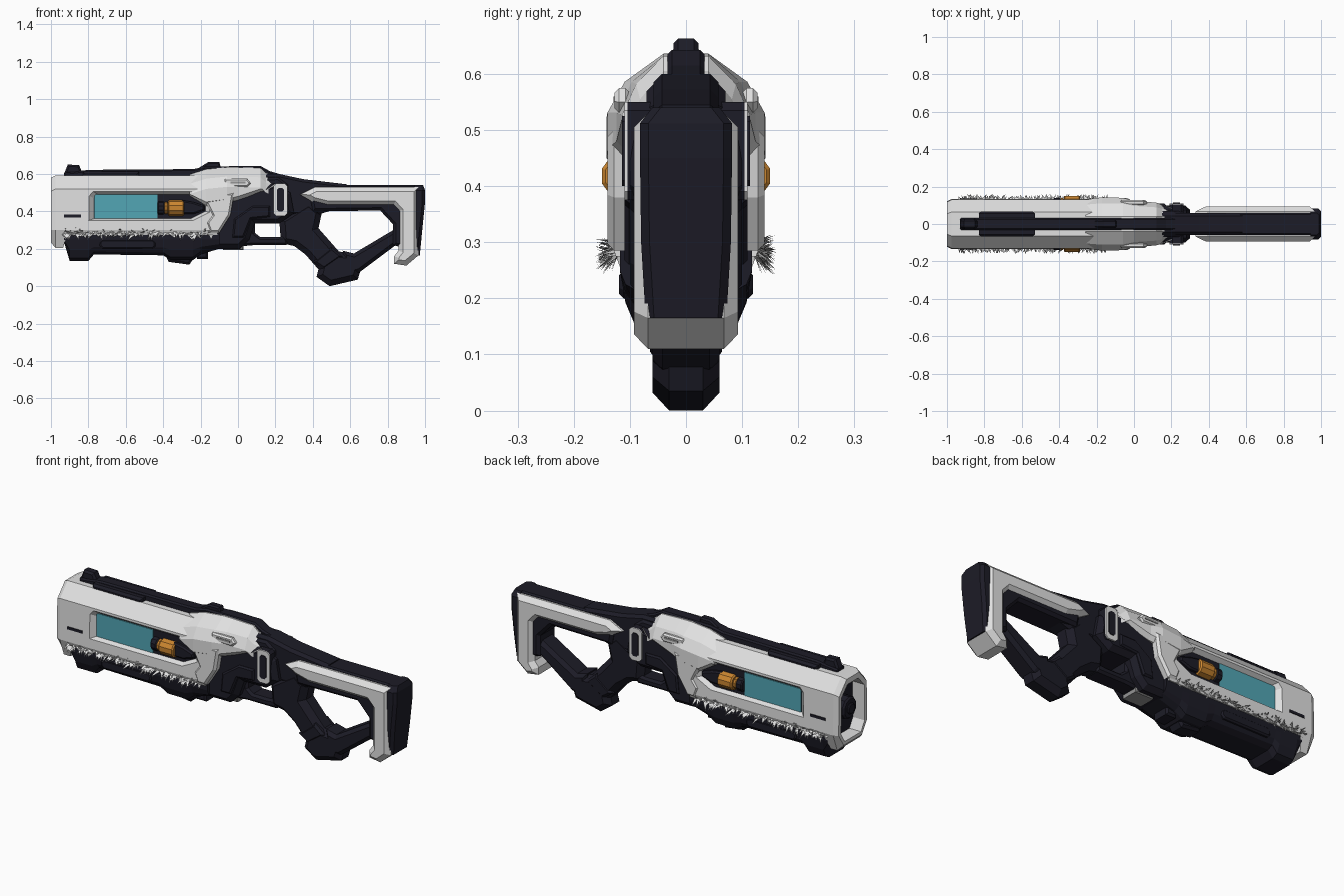
import bpy, bmesh, math, random
from mathutils import Vector

cube = bpy.data.objects.get("Cube")
if cube:
    bpy.data.objects.remove(cube, do_unlink=True)


def material(name, rgb):
    m = bpy.data.materials.new(name)
    m.use_nodes = True
    m.diffuse_color = (*rgb, 1)
    m.node_tree.nodes["Principled BSDF"].inputs["Base Color"].default_value = (*rgb, 1)
    return m


WHITE = material("white shell", (0.75, 0.75, 0.75))
DARK = material("dark navy", (0.012, 0.0115, 0.02))
TEAL = material("teal glass", (0.085, 0.38, 0.46))
ORANGE = material("orange cell", (0.6, 0.24, 0.03))
GREY = material("mid grey", (0.3, 0.3, 0.3))


def finish(name, bm, mat):
    bmesh.ops.recalc_face_normals(bm, faces=bm.faces)
    me = bpy.data.meshes.new(name)
    bm.to_mesh(me)
    bm.free()
    ob = bpy.data.objects.new(name, me)
    me.materials.append(mat)
    bpy.context.collection.objects.link(ob)
    return ob


def loft(name, rings, mat, chamfer=0):
    """Bridge equal rings of points and cap both ends; chamfer the cap rims."""
    bm = bmesh.new()
    rows = [[bm.verts.new(p) for p in ring] for ring in rings]
    n = len(rows[0])
    for a, b in zip(rows, rows[1:]):
        for i in range(n):
            bm.faces.new((a[i], a[(i + 1) % n], b[(i + 1) % n], b[i]))
    caps = [bm.faces.new(rows[0]), bm.faces.new(rows[-1])]
    bmesh.ops.recalc_face_normals(bm, faces=bm.faces)
    if chamfer:
        rim = [e for f in caps for e in f.edges]
        bmesh.ops.bevel(bm, geom=rim, offset=chamfer, offset_type='OFFSET',
                        segments=1, affect='EDGES', clamp_overlap=True)
    return finish(name, bm, mat)


def at_y(pts, y):
    return [(x, y, z) for x, z in pts]


def prism(name, pts, half, mat, chamfer=0.02):
    return loft(name, [at_y(pts, -half), at_y(pts, half)], mat, chamfer)


def section(x, half):
    """Closed mirrored cross-section at x from (width, height) pairs."""
    return [(x, w, z) for w, z in half] + [(x, -w, z) for w, z in reversed(half)]


def side_plate(name, pts, y0, y1, mat, chamfer=0):
    for s, side in ((1, "left"), (-1, "right")):
        loft(f"{side}_{name}", [at_y(pts, s * y0), at_y(pts, s * y1)], mat, chamfer)


def rect(x0, x1, z0, z1, c=0):
    if not c:
        return [(x0, z0), (x1, z0), (x1, z1), (x0, z1)]
    return [(x0 + c, z0), (x1 - c, z0), (x1, z0 + c), (x1, z1 - c),
            (x1 - c, z1), (x0 + c, z1), (x0, z1 - c), (x0, z0 + c)]


def rod(name, x0, x1, y, z, r, sides, mat):
    def ring(x):
        return [(x, y + r * math.cos(a), z + r * math.sin(a))
                for a in (math.tau * (i + .5) / sides for i in range(sides))]
    return loft(name, [ring(x0), ring(x1)], mat, r * 0.15)


def cut(target, cutter):
    cutter.hide_render = True
    mod = target.modifiers.new("cut", 'BOOLEAN')
    mod.operation, mod.object, mod.solver = 'DIFFERENCE', cutter, 'EXACT'
    bpy.context.view_layer.objects.active = target
    bpy.ops.object.modifier_apply(modifier=mod.name)
    bpy.data.objects.remove(cutter, do_unlink=True)


# Barrel shell with a deep front collar
def shell_section(x, low, low_w, grow=0):
    return section(x, [(0.065 + grow, 0.592 + grow), (0.13 + grow, 0.52 + grow),
                       (0.134 + grow, 0.3), (low_w + grow, low - grow)])


shell = loft("barrel_shell", [
    shell_section(-1, 0.22, 0.09, -0.012), shell_section(-0.975, 0.205, 0.098),
    shell_section(-0.935, 0.205, 0.098), shell_section(-0.915, 0.275, 0.125),
    shell_section(-0.11, 0.275, 0.125)], WHITE)
hole = [(0.045, 0.55), (0.098, 0.495), (0.1, 0.3), (0.07, 0.25)]
cut(shell, loft("muzzle_cutter", [section(-1.05, hole), section(-0.88, hole)], DARK))

# Window recesses with a pointed rear end on both sides
inner = [(-0.77, .362), (-0.25, .362), (-0.175, .4), (-0.175, .43), (-0.26, .49), (-0.75, .49), (-0.77, .47)]
outer = [(-0.8, .35), (-0.24, .35), (-0.15, .395), (-0.15, .44), (-0.25, .51), (-0.78, .51), (-0.8, .485)]
for s in (1, -1):
    cut(shell, loft("window_cutter", [at_y(inner, .106 * s), at_y(outer, .135 * s),
                                      at_y(outer, .2 * s)], DARK))
side_plate("chamber_floor", inner, 0.1, 0.108, DARK)
side_plate("window_glass", rect(-0.768, -0.43, 0.363, 0.489), 0.104, 0.113, TEAL)
side_plate("chamber_prong", [(-0.3, .385), (-0.24, .385), (-0.18, .405), (-0.18, .43), (-0.24, .45),
                             (-0.3, .46)], 0.1, 0.128, DARK, 0.008)
side_plate("shell_marking", rect(-0.93, -0.84, 0.368, 0.382), 0.13, 0.1365, DARK)
for s, side in ((1, "left"), (-1, "right")):
    rod(f"{side}_orange_cell", -0.375, -0.288, 0.11 * s, 0.418, 0.042, 10, ORANGE)
    rod(f"{side}_cell_cap", -0.395, -0.375, 0.108 * s, 0.418, 0.032, 10, ORANGE)
    rod(f"{side}_cell_sleeve", -0.43, -0.393, 0.106 * s, 0.418, 0.036, 10, DARK)

# Muzzle interior
loft("muzzle_lining", [section(-0.93, hole), section(-0.86, hole)], DARK)
rod("muzzle_core", -0.985, -0.9, 0, 0.4, 0.06, 10, DARK)
rod("muzzle_tip", -0.995, -0.95, 0, 0.4, 0.03, 8, DARK)

# Top rail running over the rear cover, sights and raised strip
prism("top_rail", [(-0.93, .58), (-0.93, .605), (-0.8, .622), (-0.24, .626), (-0.17, .64), (0.12, .643),
                   (0.17, .615), (0.22, .6), (0.22, .55), (-0.2, .57)], 0.033, DARK, 0.008)
prism("rail_block", rect(-0.83, -0.53, 0.58, 0.612), 0.067, DARK, 0.012)
prism("front_sight", [(-0.93, .6), (-0.91, .65), (-0.85, .648), (-0.83, .6)], 0.026, DARK, 0.01)
prism("rear_sight", [(-0.23, .62), (-0.16, .663), (-0.1, .663), (-0.09, .63)], 0.022, DARK, 0.008)

# Rear cover over the receiver
def cover(x, top, bot, w):
    return section(x, [(0.04, top), (0.78 * w, top - .05), (w, top - .105), (w, bot + .02), (w - .02, bot)])


loft("rear_cover", [
    cover(-0.26, 0.597, 0.485, 0.133), cover(-0.17, 0.625, 0.43, 0.142),
    cover(-0.06, 0.636, 0.445, 0.14), cover(0.0, 0.636, 0.46, 0.124),
    cover(0.12, 0.632, 0.5, 0.114), cover(0.15, 0.605, 0.495, 0.105),
    cover(0.2, 0.585, 0.53, 0.085)], WHITE)
prism("cover_tail", [(-0.2, .5), (-0.02, .5), (-0.04, .38), (-0.1, .285), (-0.15, .285),
                     (-0.17, .34), (-0.14, .38), (-0.16, .42)], 0.14, WHITE, 0.012)
side_plate("cover_badge", [(-0.08, .53), (0.05, .53), (0.07, .55), (0.05, .575), (-0.07, .575)],
           0.1, 0.127, WHITE, 0.008)
side_plate("cover_slot", rect(-0.04, 0.04, 0.55, 0.56), 0.123, 0.1295, GREY)

# Lower barrel housing
def lower(x, bot):
    return section(x, [(0.118, .3), (0.118, .25), (0.108, (bot + .25) / 2), (0.09, bot + .015), (0.06, bot)])


loft("lower_housing", [
    lower(-0.93, .235), lower(-0.9, .135), lower(-0.8, .135), lower(-0.77, .17), lower(-0.4, .165),
    lower(-0.36, .14), lower(-0.24, .14), lower(-0.2, .17), lower(-0.1, .2)], DARK)
prism("housing_foot", [(-0.39, .17), (-0.37, .13), (-0.26, .115), (-0.23, .16)], 0.045, DARK, 0.012)
prism("housing_step", rect(-0.22, -0.16, 0.145, 0.2), 0.05, DARK, 0.01)
side_plate("housing_rib", rect(-0.74, -0.44, 0.2, 0.25, 0.015), 0.09, 0.119, DARK, 0.008)

# Receiver and trigger guard
prism("receiver", [(-0.2, .48), (-0.2, .22), (-0.1, .2), (0.01, .2), (0.06, .25), (0.09, .335),
                   (0.22, .335), (0.3, .39), (0.28, .5), (0.2, .55)], 0.1, DARK, 0.025)
prism("receiver_top", [(0.1, .52), (0.1, .59), (0.22, .595), (0.28, .55), (0.28, .5)], 0.07, DARK, 0.025)
side_plate("receiver_panel", [(-0.03, .26), (0.03, .26), (0.07, .36), (0.17, .37), (0.17, .43),
                              (0.08, .43), (-0.02, .36)], 0.09, 0.11, DARK, 0.008)
prism("receiver_base", rect(-0.08, 0.03, 0.194, 0.23), 0.05, GREY, 0.005)
prism("trigger_guard", [(-0.02, .21), (0.09, .22), (0.26, .22), (0.28, .27), (0.21, .262), (0.12, .262),
                        (0.09, .285), (0.09, .34), (0.03, .34)], 0.05, DARK, 0.012)

# Side clips: dark block, white face, dark inset
side_plate("clip_block", rect(0.19, 0.265, 0.375, 0.55, 0.015), 0.06, 0.104, DARK)
side_plate("clip_frame", rect(0.19, 0.265, 0.375, 0.55, 0.015), 0.103, 0.11, WHITE)
side_plate("clip_inset", rect(0.208, 0.247, 0.4, 0.525, 0.01), 0.106, 0.114, DARK)

# Neck, grip and skeleton stock
prism("neck", [(0.12, .6), (0.22, .6), (0.35, .572), (0.58, .545), (0.58, .43), (0.42, .38),
               (0.22, .38)], 0.058, DARK, 0.015)
prism("grip", [(0.22, .36), (0.23, .23), (0.3, .215), (0.36, .17), (0.43, .09), (0.42, .05), (0.49, 0),
               (0.64, .035), (0.66, .1), (0.62, .175), (0.54, .185), (0.43, .31), (0.45, .4),
               (0.38, .46)], 0.06, DARK, 0.03)
prism("grip_band", [(0.4, .13), (0.46, .09), (0.56, .16), (0.5, .21)], 0.064, DARK, 0.012)
prism("stock_strut", [(0.56, .19), (0.57, .06), (0.65, .075), (0.87, .24), (0.87, .33), (0.83, .3),
                      (0.62, .175)], 0.06, DARK, 0.018)
prism("stock_core", [(0.38, .5), (0.4, .4), (0.76, .405), (0.83, .33), (0.83, .22), (0.9, .2),
                     (0.95, .5)], 0.075, DARK, 0.015)
prism("stock_shell", [(0.33, .49), (0.41, .53), (0.965, .53), (0.965, .165), (0.9, .11),
                      (0.835, .12), (0.835, .16), (0.858, .19), (0.858, .4), (0.83, .43), (0.48, .43),
                      (0.4, .45)], 0.093, WHITE, 0.025)
prism("stock_spine", rect(0.4, 0.975, 0.5, 0.54), 0.058, DARK, 0.008)


def pad_ring(z, x, w):
    c = 0.015
    half = [(0.945, w), (x - c, w), (x, w - c)]
    return [(a, b, z) for a, b in half] + [(a, -b, z) for a, b in reversed(half)]


loft("butt_pad", [pad_ring(.165, .972, .072), pad_ring(.3, .985, .08), pad_ring(.45, 1, .082),
                  pad_ring(.512, 1, .082), pad_ring(.54, .99, .06)], DARK)

# Ragged fringe along the shell's lower edge
random.seed(4)
bm = bmesh.new()
for s in (1, -1):
    for _ in range(220):
        root = Vector((random.uniform(-0.94, -0.14), s * 0.122, random.uniform(0.275, 0.3)))
        tip = root + Vector((random.uniform(-.03, .03), s * random.uniform(.01, .04),
                             random.uniform(-.04, .016)))
        wide = Vector((random.uniform(.007, .013), 0, random.uniform(-.004, .004)))
        bm.faces.new([bm.verts.new(p) for p in (root - wide, root + wide, tip)])
finish("shell_fringe", bm, WHITE)
